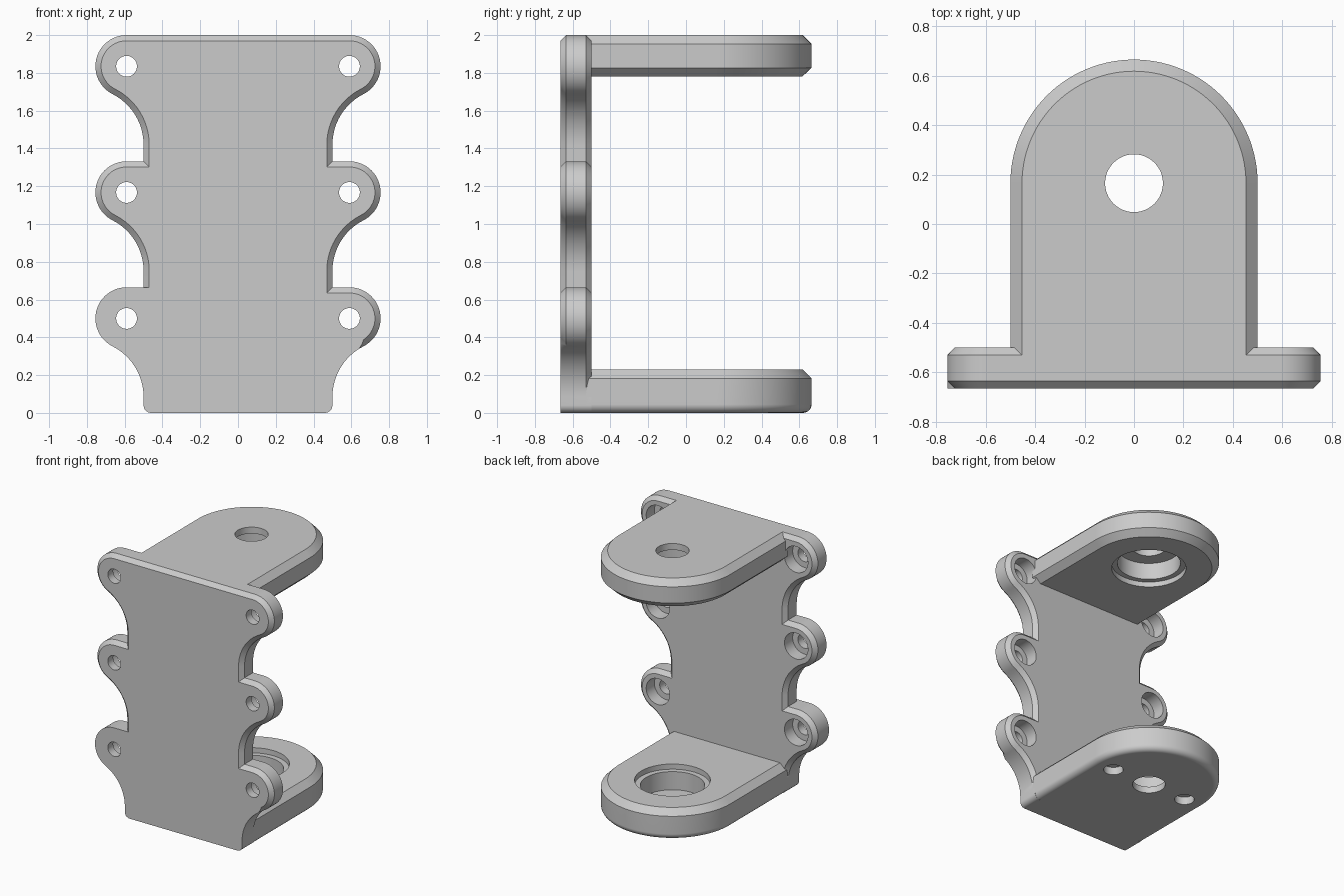
import bpy, bmesh
from math import sin, cos, pi, radians, atan2, sqrt
from mathutils import Vector

if "Cube" in bpy.data.objects:
    bpy.data.objects.remove(bpy.data.objects["Cube"], do_unlink=True)

grey = bpy.data.materials.new("plain_grey")
grey.use_nodes = True
grey.diffuse_color = (0.6, 0.6, 0.6, 1)
grey.node_tree.nodes["Principled BSDF"].inputs["Base Color"].default_value = grey.diffuse_color


def arc(cx, cy, r, start, end, steps):
    angles = [start + (end - start) * i / steps for i in range(steps + 1)]
    return [Vector((cx + r * cos(a), cy + r * sin(a))) for a in angles]


def inset(points, width):
    """Move each edge of a counter-clockwise outline inwards by width(edge midpoint)."""
    result = []
    n = len(points)
    for i, p in enumerate(points):
        a, b = points[i - 1], points[(i + 1) % n]
        d1, d2 = (p - a).normalized(), (b - p).normalized()
        n1, n2 = Vector((-d1.y, d1.x)), Vector((-d2.y, d2.x))
        w1, w2 = width((a + p) / 2), width((p + b) / 2)
        det = n1.x * n2.y - n1.y * n2.x
        if abs(det) < 0.3:
            move = (n1 + n2).normalized() * (w1 + w2) / 2
        else:
            move = Vector((w1 * n2.y - w2 * n1.y, n1.x * w2 - n2.x * w1)) / det
        result.append(p + move)
    return result


def to_object(name, bm):
    bmesh.ops.recalc_face_normals(bm, faces=bm.faces)
    mesh = bpy.data.meshes.new(name)
    bm.to_mesh(mesh)
    bm.free()
    mesh.materials.append(grey)
    obj = bpy.data.objects.new(name, mesh)
    bpy.context.collection.objects.link(obj)
    return obj


def loft(bm, rings):
    rings = [[bm.verts.new(co) for co in ring] for ring in rings]
    for low, high in zip(rings, rings[1:]):
        for i in range(len(low)):
            bm.faces.new((low[i - 1], low[i], high[i], high[i - 1]))
    bm.faces.new(rings[0])
    bm.faces.new(rings[-1])


def drill(obj, holes, place):
    """Cut stepped round holes; each hole is (u, v, [(radius, depth), ...])."""
    bm = bmesh.new()
    for u, v, steps in holes:
        loft(bm, [[place(p, depth) for p in arc(u, v, r, 0, 2 * pi, 48)[:-1]]
                  for r, depth in steps])
    cutter = to_object("hole_cutter", bm)
    cutter.hide_render = True
    cut = obj.modifiers.new("holes", 'BOOLEAN')
    cut.operation, cut.solver, cut.object = 'DIFFERENCE', 'EXACT', cutter
    bpy.ops.object.select_all(action='DESELECT')
    bpy.context.view_layer.objects.active = obj
    obj.select_set(True)
    bpy.ops.object.modifier_apply(modifier=cut.name)
    bpy.data.objects.remove(cutter, do_unlink=True)
    bpy.ops.object.shade_smooth_by_angle(angle=radians(30))
    weighted = obj.modifiers.new("even_shading", 'WEIGHTED_NORMAL')
    weighted.keep_sharp = True


def upright(p, depth):
    return (p.x, depth, p.y)


def flat(p, depth):
    return (p.x, p.y, depth)


# Back plate outline: three round lugs a side, joined by concave sweeps
LUG_X, LUG_R, SWEEP_R, HALF = 0.59, 0.165, 0.3, 0.5
LUG_Z = (0.5, 1.167, 1.835)
reach = HALF + SWEEP_R - LUG_X
drop = sqrt((LUG_R + SWEEP_R) ** 2 - reach ** 2)
tangent = atan2(drop, -reach)
side = arc(HALF - 0.04, 0.04, 0.04, -pi / 2, 0, 5)
for z in LUG_Z:
    side += arc(HALF + SWEEP_R, z - drop, SWEEP_R, pi, tangent, 12)
    side += arc(LUG_X, z, LUG_R, tangent - pi, pi / 2, 24)[1:]
    if z != LUG_Z[-1]:
        side.append(Vector((HALF, z + LUG_R)))
outline = side + [Vector((-p.x, p.y)) for p in reversed(side)]


def front_chamfer(mid):
    plain = mid.y < 0.35 or (mid.x < 0 and mid.y < 0.67)
    return 0 if plain else 0.03


def back_chamfer(mid):
    return 0 if mid.y < 0.1 else 0.03


# Back plate with counterbored screw holes
FRONT, BACK = -0.665, -0.5
bm = bmesh.new()
loft(bm, [[upright(p, y) for p in ring] for ring, y in (
    (inset(outline, front_chamfer), FRONT), (outline, FRONT + 0.03),
    (outline, BACK - 0.03), (inset(outline, back_chamfer), BACK))])
plate = to_object("back_plate", bm)
screw = [(0.055, -0.8), (0.055, -0.6), (0.1, -0.6), (0.1, -0.4)]
drill(plate, [(s * LUG_X, z, screw) for s in (-1, 1) for z in LUG_Z], upright)

# Arms: rounded tongues, seated slightly into the plate
PIVOT_Y, ROOT = 0.165, BACK - 0.03
tongue = [Vector((-HALF, ROOT)), Vector((HALF, ROOT))] + arc(0, PIVOT_Y, HALF, 0, pi, 56)


def arm(name, layers, holes):
    bm = bmesh.new()
    loft(bm, [[flat(p, z) for p in inset(tongue, lambda m: 0 if m.y < ROOT + 0.001 else w)]
              for w, z in layers])
    drill(to_object(name, bm), holes, flat)


# Upper arm: chamfered on both faces, stepped bearing seat underneath
arm("upper_arm", [(0.05, 1.78), (0, 1.827), (0, 1.953), (0.047, 2.0)],
    [(0, PIVOT_Y, [(0.265, 1.7), (0.265, 1.82), (0.225, 1.82),
                   (0.225, 1.95), (0.117, 1.95), (0.117, 2.1)])])

# Lower arm: rounded underside, stepped bearing seat on top, two blind holes below
R = 0.045
rounded = [(R * (1 - sin(a)), R * (1 - cos(a))) for a in [i * pi / 10 for i in range(6)]]
blind = [(0.07, -0.1), (0.07, 0.06)]
arm("lower_arm", rounded + [(0, 0.183), (0.047, 0.23)],
    [(0, PIVOT_Y, [(0.117, -0.1), (0.117, 0.05), (0.225, 0.05),
                   (0.225, 0.19), (0.265, 0.19), (0.265, 0.3)]),
     (-0.33, PIVOT_Y, blind), (0.33, PIVOT_Y, blind)])
